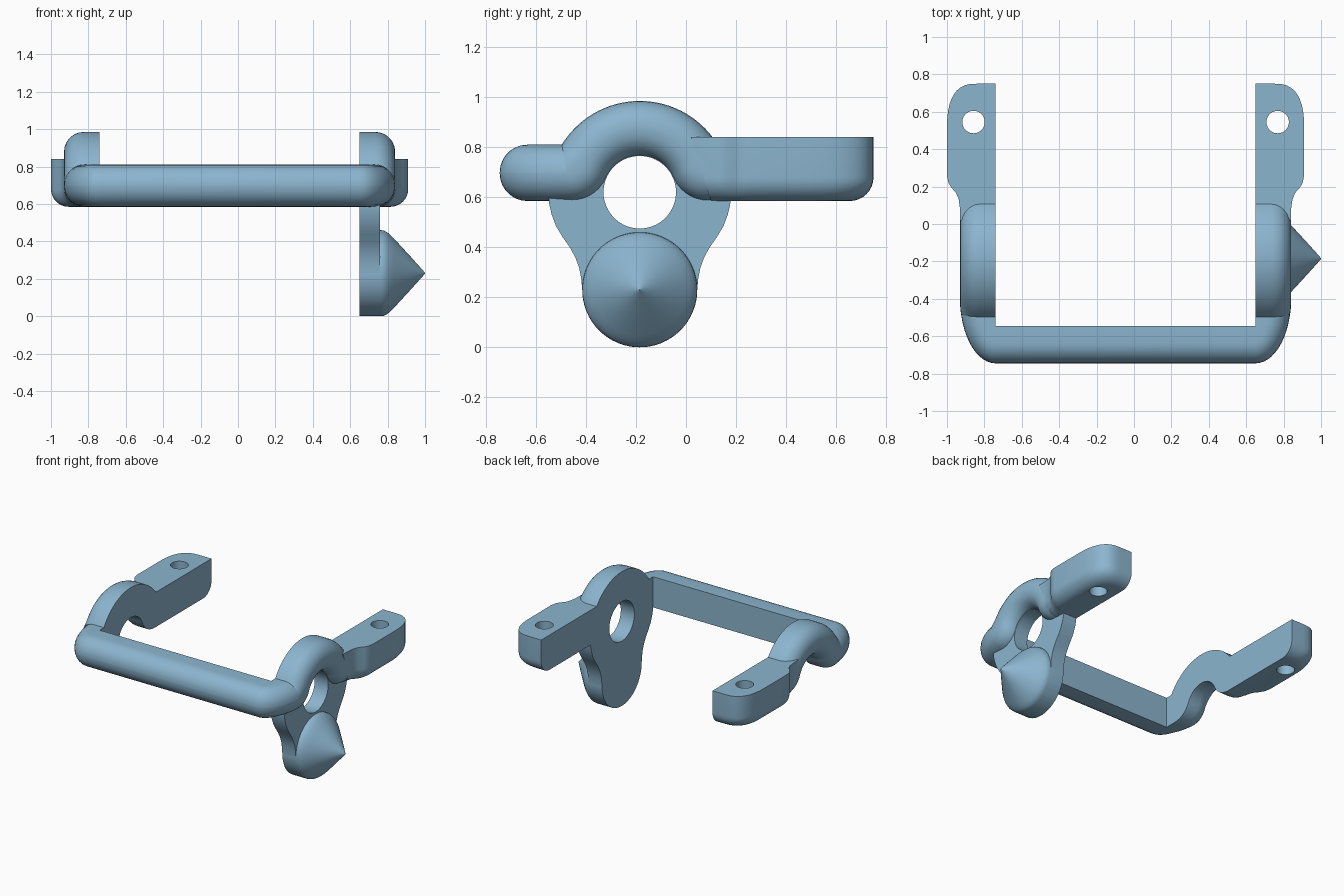
import bpy, bmesh, math
from mathutils import Vector as V

if "Cube" in bpy.data.objects:
    bpy.data.objects.remove(bpy.data.objects["Cube"])

CX = -0.045              # mirror plane of the bracket
IN = 0.695               # inner face of each arm, from the mirror plane
HY, HZ = -0.185, 0.62    # centre of the arch and pivot hole
R_HOLE, R_OUT = 0.145, 0.365

blue = bpy.data.materials.new("steel blue")
blue.diffuse_color = (0.26, 0.46, 0.62, 1)
blue.use_nodes = True
blue.node_tree.nodes["Principled BSDF"].inputs["Base Color"].default_value = blue.diffuse_color


def make_object(name, rings, cap_start=True, cap_end=True, closed=False):
    """Skin a list of equal-length rings; 'closed' joins last ring to first."""
    bm = bmesh.new()
    vs = [[bm.verts.new(p) for p in ring] for ring in rings]
    n = len(vs[0])
    pairs = list(zip(vs, vs[1:])) + ([(vs[-1], vs[0])] if closed else [])
    for a, b in pairs:
        for i in range(n):
            j = (i + 1) % n
            bm.faces.new((a[i], a[j], b[j], b[i]))
    if cap_start and not closed:
        bm.faces.new(vs[0][::-1])
    if cap_end and not closed:
        bm.faces.new(vs[-1])
    bmesh.ops.recalc_face_normals(bm, faces=bm.faces)
    me = bpy.data.meshes.new(name)
    bm.to_mesh(me)
    bm.free()
    ob = bpy.data.objects.new(name, me)
    bpy.context.collection.objects.link(ob)
    me.materials.append(blue)
    ob.location.x = CX
    return ob


def finish(ob, mirror=False):
    if mirror:
        m = ob.modifiers.new("Mirror", 'MIRROR')
        m.merge_threshold = 0.0005
    bpy.ops.object.select_all(action='DESELECT')
    ob.select_set(True)
    bpy.context.view_layer.objects.active = ob
    for m in list(ob.modifiers):
        bpy.ops.object.modifier_apply(modifier=m.name)
    bpy.ops.object.shade_smooth_by_angle(angle=math.radians(32))


def d_section(b, t, out, r=0.105, seg=7):
    """D-shaped section: flat on the b-t side, rounded on the outward side."""
    h, w = (t - b).length, out.length
    up, o = (t - b) / h, out / w
    r = min(r, h * 0.49, w * 0.95)
    pts = [b]
    for k in range(seg + 1):
        a = math.pi / 2 * k / seg
        pts.append(b + o * (w - r + r * math.sin(a)) + up * (r - r * math.cos(a)))
    for k in range(seg + 1):
        a = math.pi / 2 * k / seg
        pts.append(b + o * (w - r + r * math.cos(a)) + up * (h - r + r * math.sin(a)))
    return pts + [t]


def arm_width(y):
    """Outward width of the arm, tapering round the front corner."""
    return 0.19 * math.sqrt(max(0, 1 - (min(y + 0.4, 0) / 0.345) ** 2))


# --- handle: front bar, rounded corner, arm and arch in one sweep ---
rings = []
for x in (0, IN):
    rings.append(d_section(V((x, -0.545, 0.585)), V((x, -0.545, 0.81)), V((0, -0.2, 0)), 0.11))
for k in range(1, 13):
    a = math.acos(0.15) * k / 12
    ox, oy = IN + 0.19 * math.sin(a), -0.4 - 0.345 * math.cos(a)
    iy = max(-0.545, oy)
    rings.append(d_section(V((IN, iy, 0.585)), V((IN, iy, 0.81)), V((ox - IN, oy - iy, 0)), 0.11))

RF = 0.15                                       # fillet under the arch feet
dz = 0.585 + RF - HZ
dy = math.sqrt((R_HOLE + RF) ** 2 - dz ** 2)
foot = math.atan2(dz, dy)
top0 = math.asin(0.19 / R_OUT)
top1 = top0 + math.radians(5)


def arch_pair(by, bz, ang):
    """Section from an underside point to the outer circle at an angle."""
    ty, tz = HY + R_OUT * math.cos(ang), HZ + R_OUT * math.sin(ang)
    rings.append(d_section(V((IN, by, bz)), V((IN, ty, tz)), V((arm_width((by + ty) / 2), 0, 0))))


def foot_stations(side, order):
    for k in order:
        f = k / 7
        a = -math.pi / 2 + f * (math.pi / 2 - foot)
        by = HY + side * (dy - RF * math.cos(a))
        t = top0 + f * (top1 - top0)
        arch_pair(by, HZ + dz + RF * math.sin(a), t if side > 0 else math.pi - t)


foot_stations(-1, range(8))
N = 28
for k in range(1, N):
    f = k / N
    a = math.pi - foot - f * (math.pi - 2 * foot)
    t = math.pi - top1 - f * (math.pi - 2 * top1)
    arch_pair(HY + R_HOLE * math.cos(a), HZ + R_HOLE * math.sin(a), t)
foot_stations(1, range(7, -1, -1))
rings.append(d_section(V((IN, 0.18, 0.587)), V((IN, 0.18, 0.83)), V((0.188, 0, 0))))
finish(make_object("handle_and_arches", rings, cap_start=False), mirror=True)

# --- mounting tabs: flared plan, rounded lower edge, sharp flat top ---
plan = [(0.189, 0.0), (0.19, 0.08), (0.197, 0.13), (0.211, 0.165), (0.237, 0.195),
        (0.252, 0.22), (0.26, 0.26), (0.26, 0.5)]
for k in range(1, 11):                          # superelliptic rear corner
    a = math.pi / 2 * k / 10
    plan.append((0.1 + 0.16 * math.cos(a) ** 0.75, 0.5 + 0.25 * math.sin(a) ** 0.75))
plan.append((0.0, 0.75))


def tab_layer(z, inset):
    start = 0.1 - 0.08 * (z - 0.585) / 0.255
    pts = [V((IN, start, z))]
    for w, y in plan:
        if y > 0.5:
            y = 0.5 + (y - 0.5) * (0.25 - inset) / 0.25
        pts.append(V((IN + (w - inset if w > 0 else 0), max(y, start + y * 0.01), z)))
    return pts


layers = []
for k in range(9):
    a = math.pi / 2 * k / 8
    layers.append(tab_layer(0.585 + 0.095 * (1 - math.cos(a)), 0.095 * (1 - math.sin(a))))
layers.append(tab_layer(0.84, 0))
tab = make_object("mounting_tabs", layers)

# screw hole through each tab
bpy.ops.mesh.primitive_cylinder_add(vertices=40, radius=0.06, depth=0.6,
                                    location=(CX + IN + 0.118, 0.545, 0.7))
cutter = bpy.context.object
cutter.name = "screw_hole_cutter"
cutter.hide_render = True
cut = tab.modifiers.new("Screw hole", 'BOOLEAN')
cut.operation, cut.solver, cut.object = 'DIFFERENCE', 'EXACT', cutter
finish(tab, mirror=True)
bpy.data.objects.remove(cutter)

# --- pivot plate: ring around the hole blending down to the disc ---
side = [(0.352, -0.09), (0.335, -0.135), (0.308, -0.18), (0.28, -0.22), (0.258, -0.26),
        (0.243, -0.3), (0.234, -0.345)]
outline = []
for k in range(41):
    a = math.radians(-8 + 196 * k / 40)
    r = R_OUT - 0.025 * min(1, max(0, math.sin(a)) * 3)
    outline.append((r * math.cos(a), r * math.sin(a)))
outline += [(-y, z) for y, z in side]
for k in range(25):
    a = math.pi + math.pi * k / 24
    outline.append((0.23 * math.cos(a), -0.39 + 0.23 * math.sin(a)))
outline += side[::-1]
hole = []
for y, z in outline:
    s = R_HOLE / math.hypot(y, z)
    hole.append((y * s, z * s))
rings = [[V((IN + x, HY + y, HZ + z)) for y, z in loop]
         for loop, x in ((outline, 0), (outline, 0.11), (hole, 0.11), (hole, 0))]
finish(make_object("pivot_plate", rings, closed=True))

# --- conical stud on the plate ---
profile = [(0.0, 0.23), (0.115, 0.23), (0.13, 0.228), (0.147, 0.219), (0.165, 0.204),
           (0.185, 0.184), (0.27, 0.092), (0.34, 0.014), (0.35, 0.002)]
rings = [[V((IN + x, HY + r * math.cos(2 * math.pi * k / 64), 0.23 + r * math.sin(2 * math.pi * k / 64)))
          for k in range(64)] for x, r in profile]
finish(make_object("conical_stud", rings))
